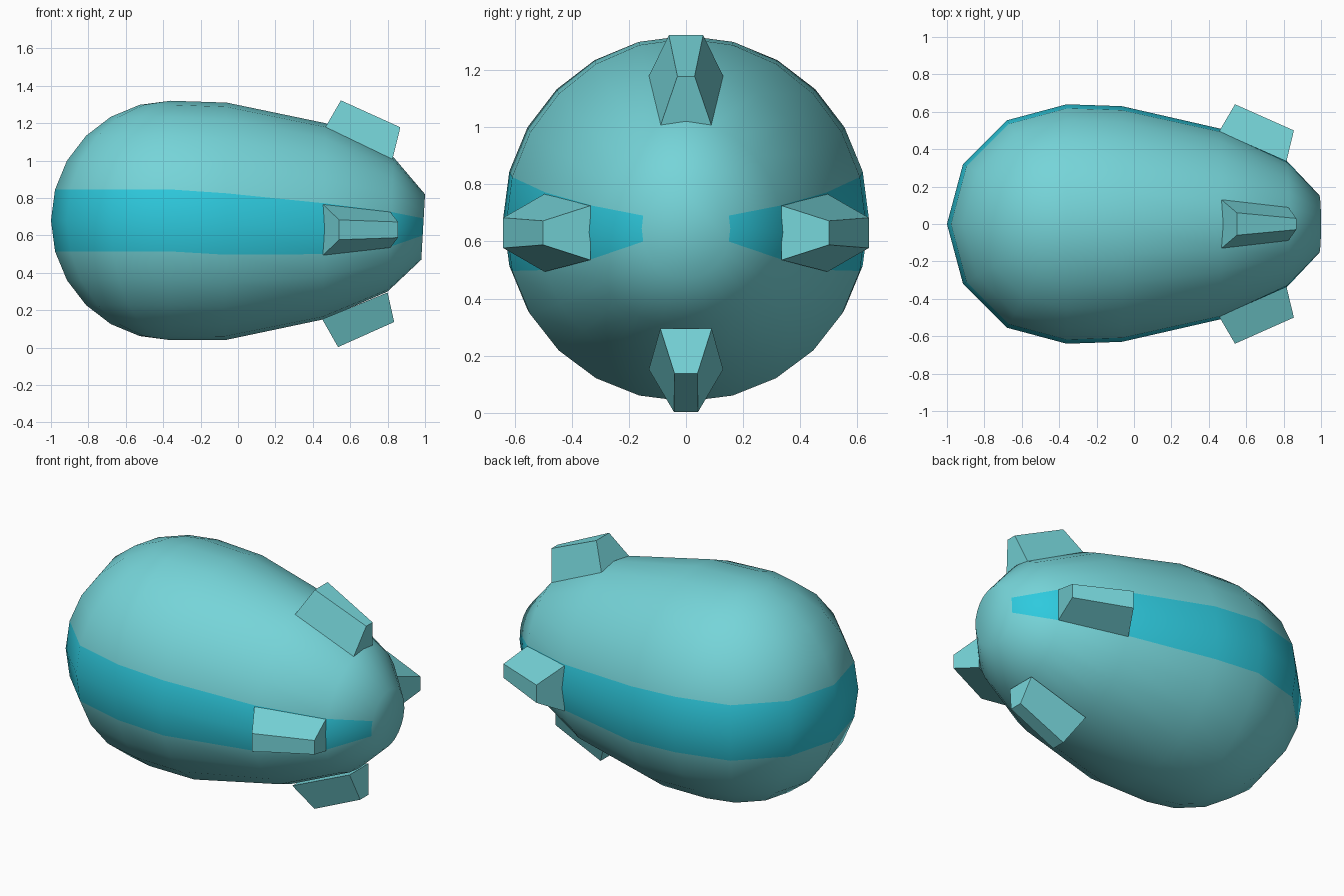
import bpy, bmesh, math
from mathutils import Vector

if "Cube" in bpy.data.objects:
    bpy.data.objects.remove(bpy.data.objects["Cube"])

def material(name, col):
    m = bpy.data.materials.new(name)
    m.diffuse_color = (*col, 1)
    m.use_nodes = True
    m.node_tree.nodes["Principled BSDF"].inputs["Base Color"].default_value = m.diffuse_color
    return m

SHELL = material("pale teal", (0.18, 0.66, 0.69))
BAND = material("bright cyan", (0.027, 0.59, 0.73))

def finish(name, bm, mats):
    bmesh.ops.recalc_face_normals(bm, faces=bm.faces)
    me = bpy.data.meshes.new(name)
    bm.to_mesh(me)
    bm.free()
    for m in mats:
        me.materials.append(m)
    ob = bpy.data.objects.new(name, me)
    bpy.context.collection.objects.link(ob)
    return ob

# Hull nose: front half of a sphere, band between +-15 degrees of latitude
R, CX, CZ = 0.64, -0.36, 0.68
bm = bmesh.new()
bmesh.ops.create_uvsphere(bm, u_segments=12, v_segments=12, radius=R)
bmesh.ops.delete(bm, geom=[f for f in bm.faces if f.calc_center_median().x > 0.001],
                 context='FACES')
for f in bm.faces:
    f.material_index = int(abs(f.calc_center_median().z) < 0.16)
bmesh.ops.translate(bm, verts=bm.verts, vec=(CX, 0, CZ))

# Hull tail: rings of (x, tilt, centre z, radius y, radius z, sag of the middle)
RINGS = [(CX, 0, CZ, R, R, 0),
         (-0.065, 0.005, 0.675, 0.63, 0.635, 0.015),
         (0.46, 0.008, 0.675, 0.51, 0.525, 0.042),
         (0.815, 0.015, 0.66, 0.34, 0.36, 0.03),
         (0.99, 0.01, 0.645, 0.155, 0.175, 0.0)]
N = 24
rows = []
for x, tilt, cz, ry, rz, sag in RINGS:
    row = []
    for j in range(N):
        c, s = math.cos(j * math.tau / N), math.sin(j * math.tau / N)
        row.append(bm.verts.new((x + tilt * s, ry * c, cz + rz * s - sag * (1 - s * s))))
    rows.append(row)
for a, b in zip(rows, rows[1:]):
    for j in range(N):
        k = (j + 1) % N
        f = bm.faces.new((a[j], a[k], b[k], b[j]))
        f.material_index = int(j in (0, N - 1, N // 2 - 1, N // 2))
bm.faces.new(rows[-1])
bmesh.ops.remove_doubles(bm, verts=bm.verts, dist=0.002)
hull = finish("hull", bm, [SHELL, BAND])
bpy.context.view_layer.objects.active = hull
hull.select_set(True)
bpy.ops.object.shade_smooth_by_angle(angle=math.radians(50))
hull.select_set(False)

# Fins: tapered blocks; corners are (x, distance out, half width)
def fin(name, corners, place):
    bm = bmesh.new()
    sides = [[bm.verts.new(place(x, out, w * sgn)) for x, out, w in corners]
             for sgn in (1, -1)]
    bm.faces.new(sides[0])
    bm.faces.new(sides[1][::-1])
    for i in range(4):
        k = (i + 1) % 4
        bm.faces.new((sides[0][i], sides[0][k], sides[1][k], sides[1][i]))
    finish(name, bm, [SHELL])

fin("top_fin", [(0.465, 1.175, 0.132), (0.55, 1.322, 0.06),
                (0.868, 1.178, 0.03), (0.825, 1.003, 0.09)],
    lambda x, o, w: Vector((x, w, o)))
fin("bottom_fin", [(0.45, 0.152, 0.13), (0.535, 0.003, 0.042),
                   (0.835, 0.137, 0.04), (0.80, 0.295, 0.09)],
    lambda x, o, w: Vector((x, w, o)))
for side, sgn in (("right", 1), ("left", -1)):
    fin(side + "_fin", [(0.455, 0.495, 0.136), (0.54, 0.64, 0.053),
                        (0.855, 0.50, 0.042), (0.815, 0.335, 0.095)],
        lambda x, o, w: Vector((x, o * sgn, 0.63 + w)))
